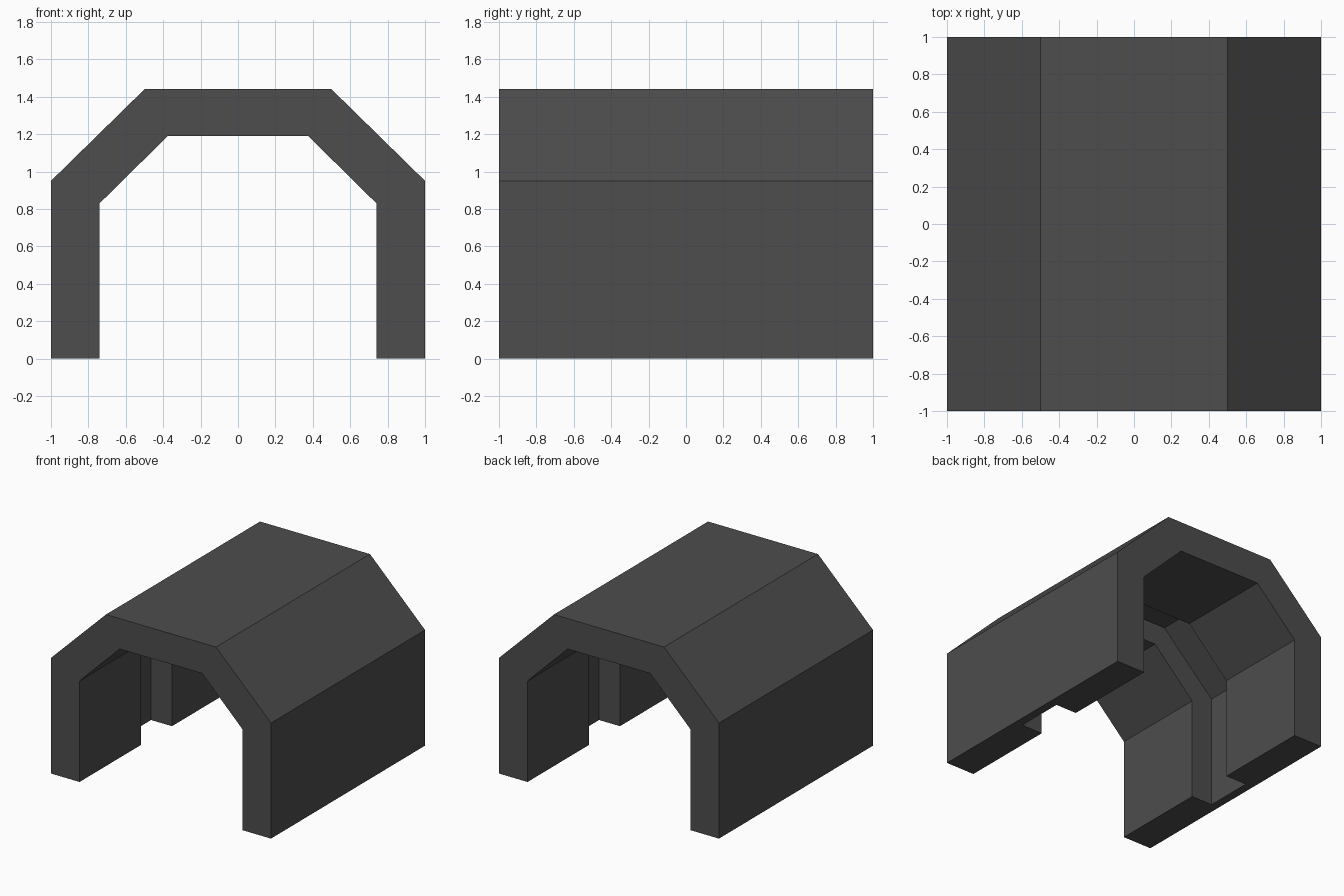
import bpy
import bmesh

if "Cube" in bpy.data.objects:
    bpy.data.objects.remove(bpy.data.objects["Cube"])


def arch(side, shoulder, corner, top):
    """Open arch outline (x, z) from the left foot to the right foot."""
    left = [(-side, 0), (-side, shoulder), (-corner, top)]
    return left + [(-x, z) for x, z in reversed(left)]


OUTER = arch(1.0, 0.95, 0.5, 1.44)
INNER = arch(0.74, 0.83, 0.375, 1.19)
GROOVE = arch(0.93, 0.917, 0.467, 1.365)

bm = bmesh.new()


def row(profile, y):
    return [bm.verts.new((x, y, z)) for x, z in profile]


def bridge(rows):
    for a, b in zip(rows, rows[1:]):
        for i in range(len(a) - 1):
            bm.faces.new((a[i], a[i + 1], b[i + 1], b[i]))


# Outer skin, and inner skin with a groove round the middle
outer = [row(OUTER, y) for y in (-1, 1)]
inner = [row(p, y) for p, y in ((INNER, -1), (INNER, -0.2), (GROOVE, -0.2),
                                (GROOVE, 0.2), (INNER, 0.2), (INNER, 1))]
bridge(outer)
bridge(inner)

# Flat arch-shaped ends
for o, n in ((outer[0], inner[0]), (outer[1], inner[-1])):
    bm.faces.new(o + n[::-1])

# Undersides of the two walls
for foot in (0, -1):
    bm.faces.new([r[foot] for r in outer] + [r[foot] for r in reversed(inner)])

bmesh.ops.recalc_face_normals(bm, faces=bm.faces)
mesh = bpy.data.meshes.new("tunnel_arch")
bm.to_mesh(mesh)
bm.free()

# Single dark grey colour
grey = bpy.data.materials.new("dark grey")
grey.diffuse_color = (0.074, 0.074, 0.074, 1)
grey.use_nodes = True
grey.node_tree.nodes["Principled BSDF"].inputs["Base Color"].default_value = grey.diffuse_color
mesh.materials.append(grey)
bpy.context.collection.objects.link(bpy.data.objects.new("tunnel_arch", mesh))
